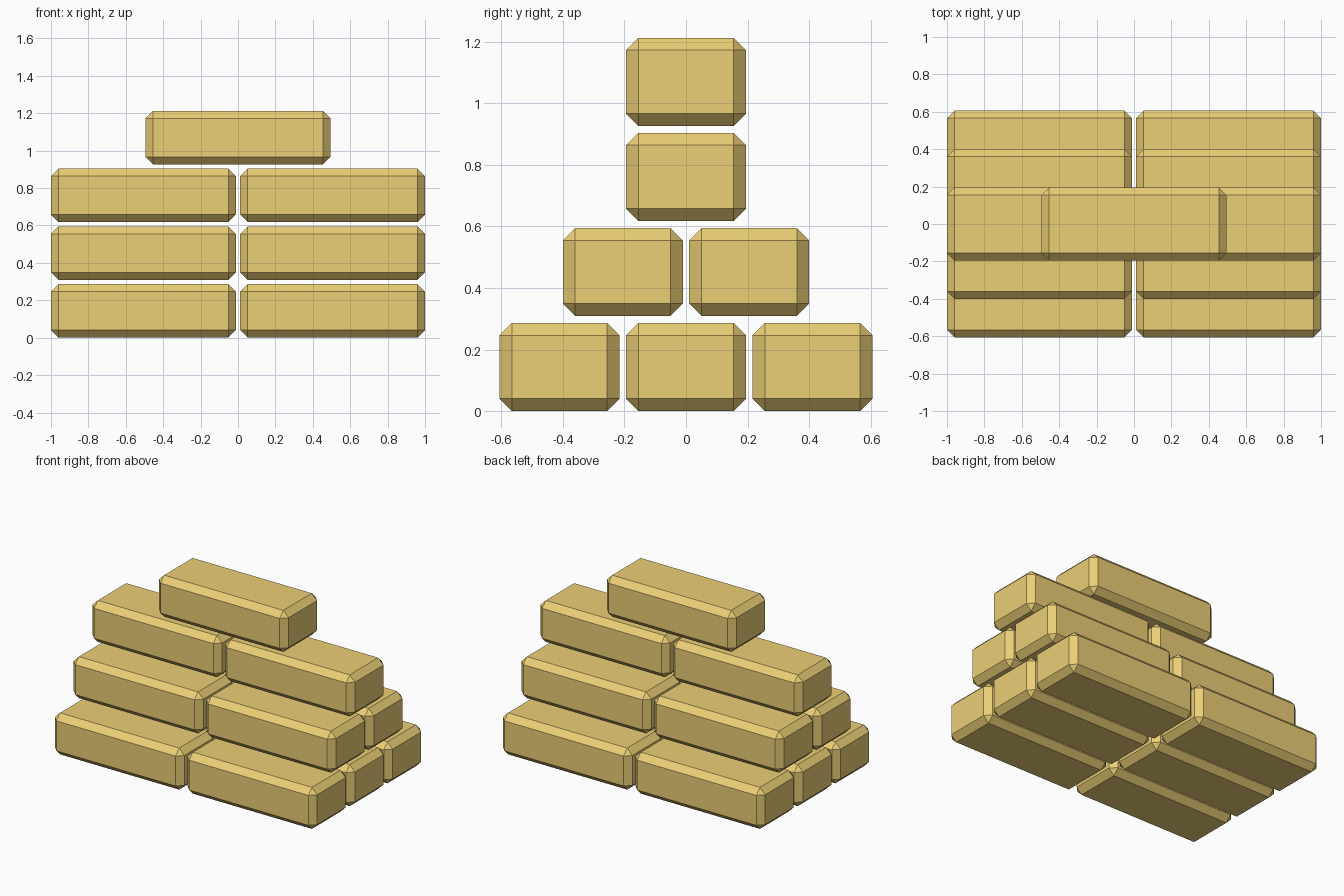
import bpy

if "Cube" in bpy.data.objects:
    bpy.data.objects.remove(bpy.data.objects["Cube"])

LENGTH, WIDTH, HEIGHT = 0.988, 0.39, 0.286   # one bar
PITCH_X, PITCH_Y, PITCH_Z = 1.012, 0.411, 0.309
CHAMFER = 0.04

gold = bpy.data.materials.new("gold")
gold.diffuse_color = (0.83, 0.62, 0.18, 1)
gold.use_nodes = True
gold.node_tree.nodes["Principled BSDF"].inputs["Base Color"].default_value = gold.diffuse_color


def bar(name, x, y, z):
    bpy.ops.mesh.primitive_cube_add(size=1, location=(x, y, z))
    ob = bpy.context.object
    ob.name = name
    ob.scale = (LENGTH, WIDTH, HEIGHT)
    bpy.ops.object.transform_apply(location=False, rotation=False, scale=True)
    bevel = ob.modifiers.new("chamfer", 'BEVEL')
    bevel.width = CHAMFER
    bevel.segments = 1
    ob.data.materials.append(gold)


# Stacked layers, bottom to top: (bars along x, bars along y)
for layer, (nx, ny) in enumerate([(2, 3), (2, 2), (2, 1), (1, 1)]):
    z = HEIGHT / 2 + layer * PITCH_Z
    for i in range(nx):
        for j in range(ny):
            bar(f"bar_layer{layer + 1}_{i + 1}_{j + 1}",
                (i - (nx - 1) / 2) * PITCH_X,
                (j - (ny - 1) / 2) * PITCH_Y, z)
